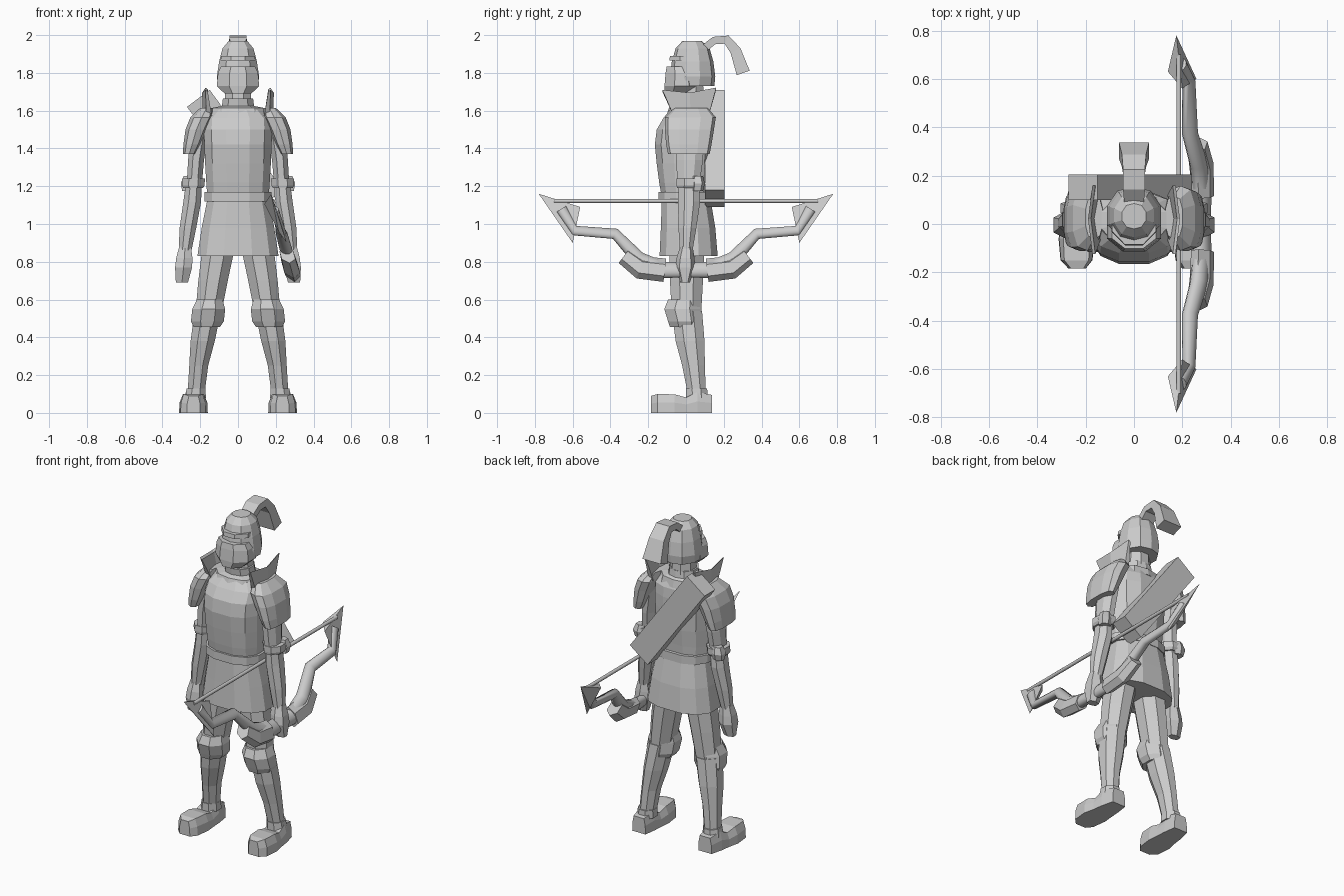
import bpy, bmesh, math
from mathutils import Vector

grey = bpy.data.materials.new("steel_grey")
grey.diffuse_color = (0.6, 0.6, 0.6, 1)


def make(name, bm, smooth=False):
    bmesh.ops.recalc_face_normals(bm, faces=bm.faces)
    me = bpy.data.meshes.new(name)
    bm.to_mesh(me)
    bm.free()
    me.materials.append(grey)
    ob = bpy.data.objects.new(name, me)
    bpy.context.collection.objects.link(ob)
    if smooth:
        bpy.ops.object.select_all(action='DESELECT')
        bpy.context.view_layer.objects.active = ob
        ob.select_set(True)
        bpy.ops.object.shade_smooth_by_angle(angle=math.radians(50))
    return ob


def skin(name, rings, smooth=False):
    """Bridge a list of equal-length point rings and cap both ends."""
    bm = bmesh.new()
    vs = [[bm.verts.new(p) for p in r] for r in rings]
    n = len(vs[0])
    for a, b in zip(vs, vs[1:]):
        for i in range(n):
            j = (i + 1) % n
            bm.faces.new((a[i], a[j], b[j], b[i]))
    bm.faces.new(vs[0])
    bm.faces.new(vs[-1])
    return make(name, bm, smooth)


def loft(name, rows, n=8, side=1, power=1.0):
    """Rows of (z, centre x, half width, front y, back y)."""
    rings = []
    for z, cx, rx, y0, y1 in rows:
        ring = []
        for i in range(n):
            a = 2 * math.pi * (i + 0.5) / n
            c, s = math.cos(a), math.sin(a)
            k = 1 / math.cos(math.pi / n)
            c = math.copysign(min(1, abs(c * k)) ** power, c)
            s = math.copysign(min(1, abs(s * k)) ** power, s)
            ring.append((side * (cx + rx * c), (y0 + y1) / 2 + (y1 - y0) / 2 * s, z))
        rings.append(ring)
    return skin(name, rings)


def sweep(name, path, n=4, xf=lambda z: 0, smooth=False, side=1):
    """Path rows of (y, z, half width in x, half thickness) in the yz plane."""
    rings = []
    for i, (y, z, w, t) in enumerate(path):
        a, b = path[max(i - 1, 0)], path[min(i + 1, len(path) - 1)]
        d = Vector((b[0] - a[0], b[1] - a[1])).normalized()
        k = math.sqrt(2) if n == 4 else 1
        ring = []
        for j in range(n):
            q = 2 * math.pi * (j + 0.5) / n
            u, v = w * k * math.cos(q), t * k * math.sin(q)
            zz = z + d.x * v
            ring.append((xf(zz) + u, side * (y - d.y * v), zz))
        rings.append(ring)
    return skin(name, rings, smooth)


def hull(name, pts):
    bm = bmesh.new()
    for p in pts:
        bm.verts.new(p)
    bmesh.ops.convex_hull(bm, input=bm.verts)
    return make(name, bm)


# Helmet, face guard, brow and plume
loft("helmet", [(1.73, 0, .105, -.09, .15), (1.78, 0, .112, -.085, .155),
                (1.86, 0, .1, -.075, .145), (1.93, 0, .082, -.055, .125),
                (1.968, 0, .05, -.02, .085)], 10)
loft("face_guard", [(1.69, 0, .07, -.112, .03), (1.73, 0, .112, -.114, .07),
                    (1.80, 0, .106, -.108, .06), (1.835, 0, .09, -.102, .04)], 8)
loft("brow", [(1.865, 0, .092, -.088, .1), (1.89, 0, .09, -.085, .1)], 8)
sweep("plume", [(.09, 1.925, .04, .02), (.15, 1.972, .045, .02), (.215, 1.976, .045, .024),
                (.262, 1.918, .05, .029), (.303, 1.80, .062, .036)])

# Neck and body
loft("neck", [(1.58, 0, .075, -.05, .1), (1.75, 0, .065, -.04, .09)])
loft("collar", [(1.57, 0, .15, -.105, .13), (1.615, 0, .135, -.09, .12),
                (1.625, 0, .085, -.06, .105), (1.665, 0, .08, -.065, .1)], 10)
loft("breastplate", [(1.15, 0, .163, -.13, .115), (1.22, 0, .168, -.142, .12),
                     (1.32, 0, .174, -.155, .13), (1.42, 0, .178, -.165, .135),
                     (1.50, 0, .18, -.155, .135), (1.56, 0, .175, -.12, .13),
                     (1.605, 0, .13, -.085, .11)], 12, power=.8)
loft("belt", [(1.12, 0, .178, -.145, .135), (1.17, 0, .178, -.145, .135)], 12, power=.8)
loft("skirt", [(.83, 0, .215, -.14, .168), (.98, 0, .192, -.133, .155),
               (1.13, 0, .162, -.128, .13)], 12, power=.8)

for side, label in ((1, "left"), (-1, "right")):
    # Leg, knee guard and boot
    loft(label + "_thigh", [(.52, .158, .068, -.075, .08), (.70, .132, .078, -.085, .09),
                            (.92, .095, .088, -.09, .1)], 8, side)
    loft(label + "_shin", [(.10, .222, .045, .01, .105), (.25, .208, .05, -.02, .1),
                           (.38, .187, .064, -.055, .098), (.54, .16, .07, -.075, .085)], 8, side)
    loft(label + "_knee_guard", [(.455, .165, .07, -.085, .075), (.485, .162, .087, -.095, .08),
                                 (.55, .155, .087, -.115, .075), (.60, .15, .068, -.095, .07)], 8, side)
    loft(label + "_ankle_cuff", [(.08, .225, .055, .0, .115), (.13, .222, .05, .0, .112)], 8, side)
    boot = []
    for y, cx, low, high, top in [(-.185, .235, .035, .025, .09), (-.15, .238, .066, .05, .1),
                                  (-.06, .236, .076, .056, .098), (0, .232, .066, .05, .082),
                                  (.06, .23, .06, .046, .11), (.138, .226, .045, .035, .095)]:
        boot.append([(side * (cx + dx), y, z) for dx, z in
                     ((-low, 0), (low, 0), (low * .97, top * .55), (high, top),
                      (-high, top), (-low * .97, top * .55))])
    skin(label + "_boot", boot)

    # Arm, elbow cuff and hand
    loft(label + "_upper_arm", [(1.20, .232, .04, -.045, .07), (1.34, .222, .042, -.052, .09),
                                (1.56, .19, .05, -.06, .1)], 8, side)
    loft(label + "_forearm", [(.86, .28, .034, -.032, .035), (.98, .265, .044, -.04, .055),
                              (1.12, .242, .047, -.042, .075), (1.21, .235, .042, -.04, .07)], 8, side)
    loft(label + "_elbow_cuff", [(1.19, .237, .052, -.048, .08), (1.205, .237, .06, -.05, .09),
                                 (1.24, .235, .06, -.05, .09)], 8, side)
    loft(label + "_elbow_knob", [(1.175, .265, .03, .03, .09), (1.215, .265, .038, .03, .1),
                                 (1.255, .26, .028, .035, .09)], 6, side)
    loft(label + "_hand", [(.69, .297, .032, -.03, .02), (.77, .288, .045, -.058, .05),
                           (.82, .284, .043, -.05, .045), (.885, .28, .03, -.03, .035)], 6, side)

    # Shoulder guard and its upright wing
    loft(label + "_shoulder_guard", [(1.37, .258, .034, -.095, .125), (1.42, .243, .046, -.105, .135),
                                     (1.50, .22, .058, -.112, .148), (1.565, .192, .06, -.11, .158),
                                     (1.615, .165, .035, -.06, .115)], 10, side, power=.8)
    wing = []
    for yt, zt, yb, x in ((-.125, 1.70, -.065, .15), (.02, 1.685, .025, .168), (.16, 1.712, .12, .15)):
        wing.append([(side * (x + .022), yt, zt + .01), (side * (x + .01), yt, zt),
                     (side * (x - .012), yb, 1.57), (side * (x + .018), yb, 1.57)])
    skin(label + "_shoulder_wing", wing)

# Quiver slung diagonally over the back
corners = ((-.27, 1.62), (-.15, 1.71), (.24, 1.18), (.12, 1.09))
skin("quiver", [[(x, y, z) for x, z in corners] for y in (.10, .205)])


# Bow, leaning outward towards the grip
def lean(z):
    return .185 + .27 * (1.12 - z)


limb = [(-.66, 1.08, .02, .03), (-.59, .965, .026, .028), (-.375, .948, .032, .03),
        (-.25, .815, .036, .04), (-.12, .757, .036, .045), (0, .757, .032, .042)]
sleeve = [(-.325, .835, .042, .052), (-.24, .77, .048, .062), (-.112, .755, .045, .062)]
for s, label in ((1, "front"), (-1, "rear")):
    sweep(label + "_bow_limb", limb, 12, lean, True, s)
    sweep(label + "_bow_sleeve", sleeve, 6, lean, False, s)
    hull(label + "_bow_tip", [(x, s * y, z) for x, y, z in
                              ((.175, -.78, 1.16), (.14, -.63, 1.105), (.2, -.56, 1.09),
                               (.258, -.6, .9), (.215, -.63, .96), (.22, -.62, 1.0))])
sweep("bowstring", [(-.70, 1.122, .011, .011), (.70, 1.122, .011, .011)], 8, lambda z: .185, True)
